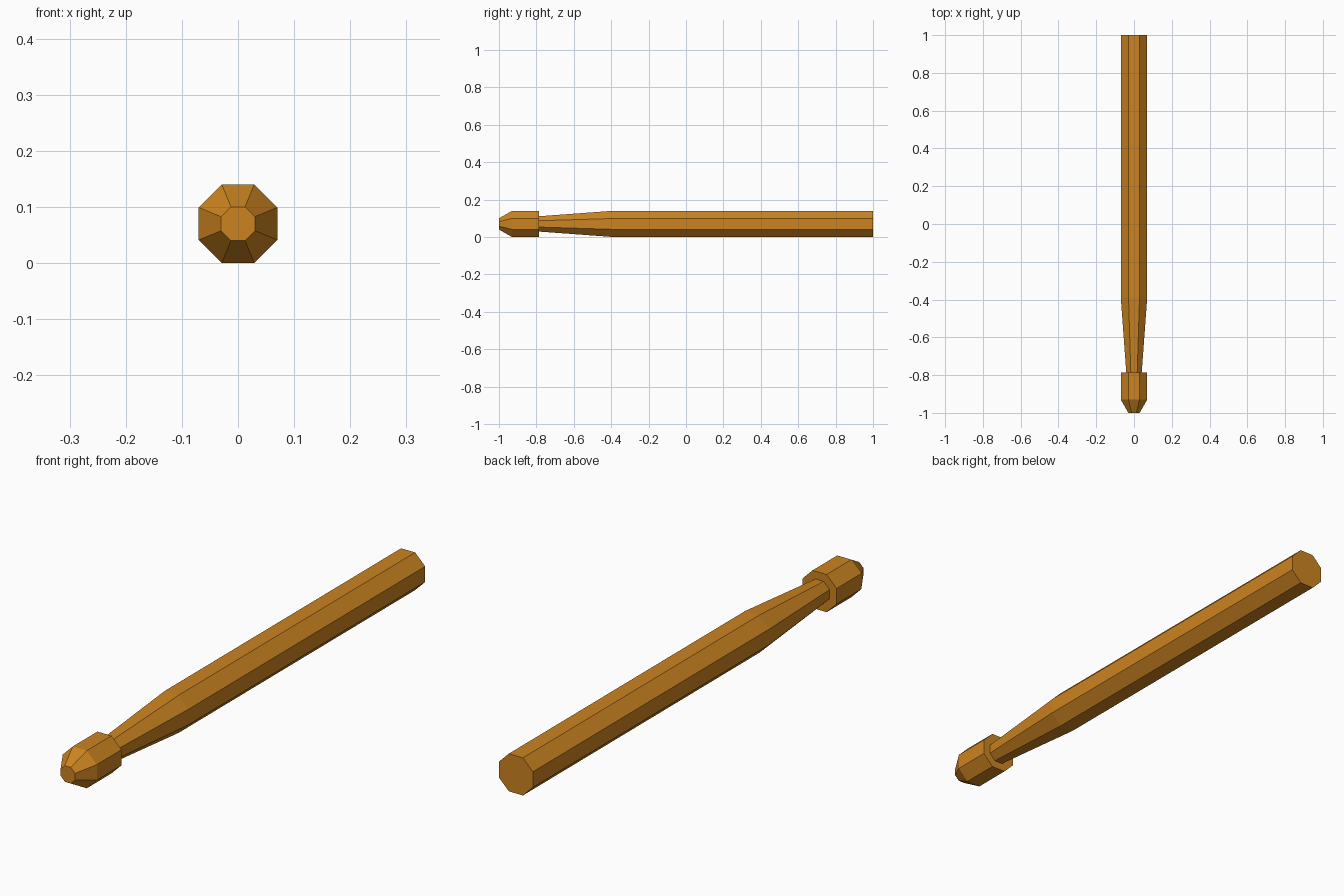
import bpy, bmesh, math

if "Cube" in bpy.data.objects:
    bpy.data.objects.remove(bpy.data.objects["Cube"])

SIDES = 8
CENTRE_Z = 0.07

# Turned profile: (y position, half width across flats)
PROFILE = [
    (-1.0, 0.03),     # blunt tip
    (-0.93, 0.07),    # tip chamfer
    (-0.785, 0.07),   # back of the head
    (-0.785, 0.041),  # step down to the neck
    (-0.39, 0.07),    # end of the taper
    (1.0, 0.07),      # butt of the handle
]


def ring(bm, y, apothem):
    """Octagon with flats facing up, down and sideways."""
    r = apothem / math.cos(math.pi / SIDES)
    angles = [(i + 0.5) * 2 * math.pi / SIDES for i in range(SIDES)]
    return [bm.verts.new((r * math.cos(a), y, CENTRE_Z + r * math.sin(a)))
            for a in angles]


# Bridge the rings into one closed faceted stick
bm = bmesh.new()
rings = [ring(bm, y, a) for y, a in PROFILE]
for lo, hi in zip(rings, rings[1:]):
    for i in range(SIDES):
        j = (i + 1) % SIDES
        bm.faces.new((lo[i], lo[j], hi[j], hi[i]))
bm.faces.new(rings[0])
bm.faces.new(rings[-1])
bmesh.ops.recalc_face_normals(bm, faces=bm.faces)

mesh = bpy.data.meshes.new("wooden_drumstick")
bm.to_mesh(mesh)
bm.free()

# Warm wood colour
wood = bpy.data.materials.new("wood")
wood.diffuse_color = (0.6, 0.23, 0.015, 1)
wood.use_nodes = True
wood.node_tree.nodes["Principled BSDF"].inputs["Base Color"].default_value = wood.diffuse_color
mesh.materials.append(wood)

stick = bpy.data.objects.new("wooden_drumstick", mesh)
bpy.context.collection.objects.link(stick)
